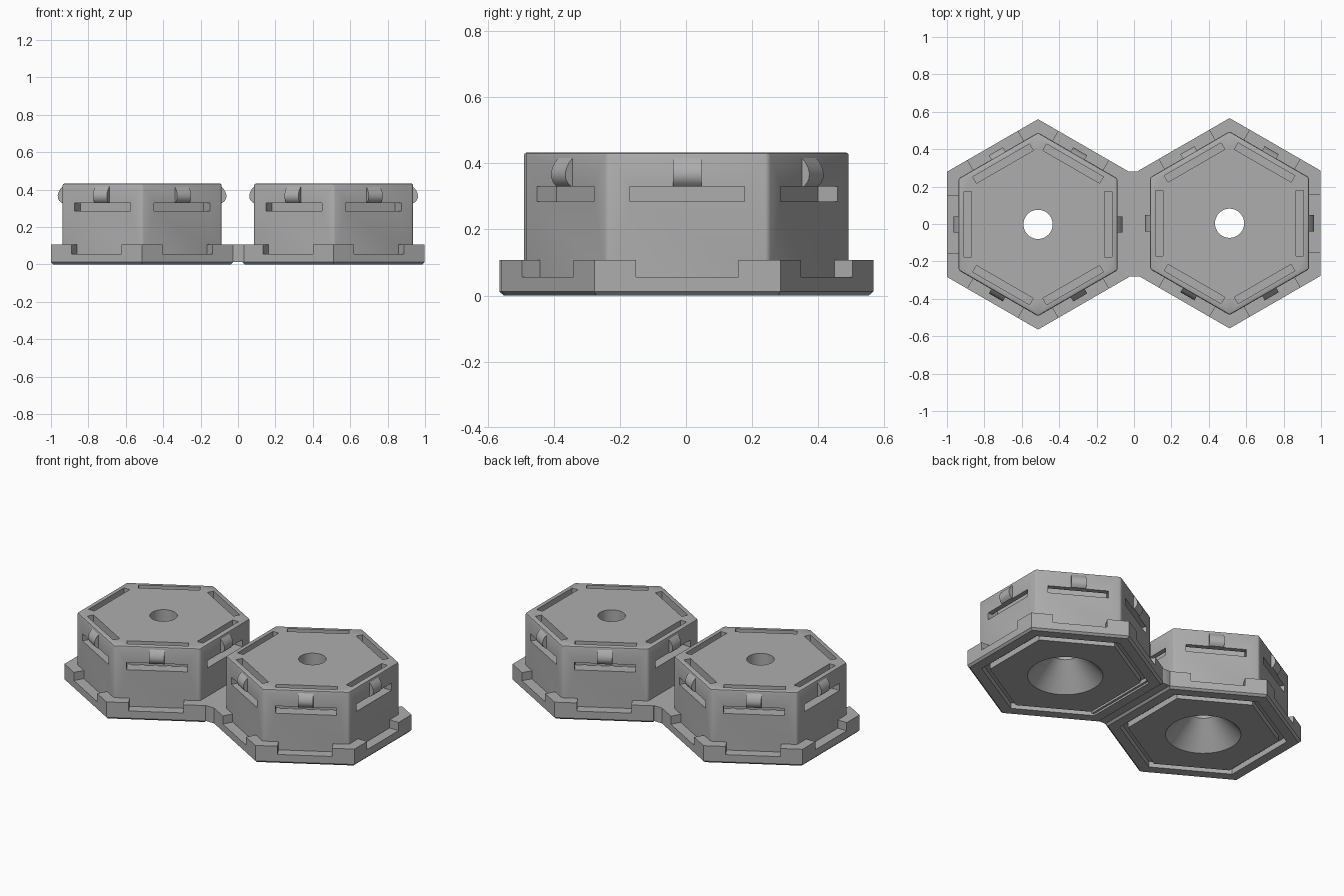
import bpy, bmesh, math
from mathutils import Matrix, Vector

if "Cube" in bpy.data.objects:
    bpy.data.objects.remove(bpy.data.objects["Cube"])

grey = bpy.data.materials.new("plain grey")
grey.diffuse_color = (0.42, 0.42, 0.42, 1)
grey.use_nodes = True
grey.node_tree.nodes["Principled BSDF"].inputs["Base Color"].default_value = grey.diffuse_color

CENTRES = {"left": (-0.513, -0.002), "right": (0.511, 0.004)}
APO_BASE, APO_BODY = 0.487, 0.425
TOP, RIM, NOTCH = 0.433, 0.108, 0.057


def make(name, bm, helper=False):
    bmesh.ops.recalc_face_normals(bm, faces=bm.faces)
    me = bpy.data.meshes.new(name)
    bm.to_mesh(me)
    bm.free()
    ob = bpy.data.objects.new(name, me)
    bpy.context.collection.objects.link(ob)
    me.materials.append(grey)
    ob.hide_render = ob.hide_viewport = helper
    return ob


def hexagon(apothem):
    r = apothem / math.cos(math.pi / 6)
    return [(r * math.sin(i * math.pi / 3), r * math.cos(i * math.pi / 3)) for i in range(6)]


def circle(radius, n=48):
    return [(radius * math.cos(2 * math.pi * i / n), radius * math.sin(2 * math.pi * i / n)) for i in range(n)]


def loft(bm, layers, m=Matrix()):
    """Closed solid through (outline, z) layers with equal point counts."""
    rings = [[bm.verts.new(m @ Vector((x, y, z))) for x, y in pts] for pts, z in layers]
    for a, b in zip(rings, rings[1:]):
        for i in range(len(a)):
            j = (i + 1) % len(a)
            bm.faces.new((a[i], a[j], b[j], b[i]))
    bm.faces.new(rings[0])
    bm.faces.new(rings[-1])


def box(bm, x0, x1, half, z0, z1, m):
    loft(bm, [([(x0, -half), (x1, -half), (x1, half), (x0, half)], z) for z in (z0, z1)], m)


def cut(ob, cutter):
    mod = ob.modifiers.new("cut", 'BOOLEAN')
    mod.operation, mod.solver, mod.object = 'DIFFERENCE', 'EXACT', cutter


for side, (cx, cy) in CENTRES.items():
    place = Matrix.Translation((cx, cy, 0))
    turns = [place @ Matrix.Rotation(i * math.pi / 3, 4, 'Z') for i in range(6)]
    inner = 0 if side == "left" else 3

    # Hexagonal foot with chamfered lower edge
    bm = bmesh.new()
    loft(bm, [(hexagon(APO_BASE - 0.012), 0), (hexagon(APO_BASE), 0.012), (hexagon(APO_BASE), RIM)], place)
    foot = make(side + "_foot", bm)

    # Hexagonal body with softened corners and top edge
    bm = bmesh.new()
    loft(bm, [(hexagon(APO_BODY), 0.05), (hexagon(APO_BODY), TOP)], place)
    edges = [e for e in bm.edges if max(v.co.z for v in e.verts) > 0.1]
    bmesh.ops.bevel(bm, geom=edges, offset=0.01, segments=2, profile=0.5, affect='EDGES')
    body = make(side + "_body", bm)

    # Notches in the free sides of the foot
    bm = bmesh.new()
    for i, m in enumerate(turns):
        if i != inner:
            box(bm, APO_BODY - 0.005, 0.6, 0.155, NOTCH, 0.2, m)
    cut(foot, make(side + "_notch_cutter", bm, True))

    # Strap slots: one from above and one from the side, meeting inside
    for label, args in (("top", (0.355, 0.395, 0.175, 0.287, 0.5)), ("side", (0.357, 0.5, 0.173, 0.285, 0.33))):
        bm = bmesh.new()
        for m in turns:
            box(bm, *args, m)
        cut(body, make(f"{side}_{label}_slot_cutter", bm, True))

    # Hexagonal channel under the foot
    bm = bmesh.new()
    a, b = hexagon(0.415), hexagon(0.375)
    rings = [[bm.verts.new(place @ Vector((x, y, z))) for x, y in pts]
             for pts, z in ((a, -0.05), (a, 0.035), (b, 0.035), (b, -0.05))]
    for k in range(4):
        p, q = rings[k], rings[(k + 1) % 4]
        for i in range(6):
            j = (i + 1) % 6
            bm.faces.new((p[i], p[j], q[j], q[i]))
    cut(foot, make(side + "_channel_cutter", bm, True))

    # Central hole widening to a funnel below
    bm = bmesh.new()
    loft(bm, [(circle(0.2225), -0.01), (circle(0.078), 0.15), (circle(0.078), 0.6)], place)
    hole = make(side + "_funnel_cutter", bm, True)
    cut(foot, hole)
    cut(body, hole)

    # Rounded snap clips above the side slots
    bm = bmesh.new()
    profile = [(0.405, 0.33), (0.431, 0.33), (0.443, 0.341), (0.450, 0.355), (0.451, 0.37),
               (0.447, 0.385), (0.438, 0.402), (0.424, 0.417), (0.405, 0.417)]
    for m in turns:
        ends = [[bm.verts.new(m @ Vector((x, y, z))) for x, z in profile] for y in (-0.043, 0.043)]
        n = len(profile)
        for i in range(n):
            j = (i + 1) % n
            bm.faces.new((ends[0][i], ends[0][j], ends[1][j], ends[1][i]))
        for e in ends:
            bm.faces.new(e)
    make(side + "_clips", bm)

# Bridge joining the two feet, with curved ends
bm = bmesh.new()
arc = [(-0.11, 0.245), (-0.085, 0.262), (-0.062, 0.274), (-0.035, 0.282), (0.035, 0.282),
       (0.062, 0.274), (0.085, 0.262), (0.11, 0.245)]
outline = arc + [(-x, -y) for x, y in arc]
loft(bm, [(outline, 0.012), (outline, RIM)])
make("bridge", bm)

# Smooth the curved parts, keep edges sharp
for ob in bpy.context.scene.objects:
    if not ob.hide_render:
        bpy.context.view_layer.objects.active = ob
        bpy.ops.object.select_all(action='DESELECT')
        ob.select_set(True)
        for mod in list(ob.modifiers):
            bpy.ops.object.modifier_apply(modifier=mod.name)
        bpy.ops.object.shade_smooth_by_angle(angle=math.radians(35))
